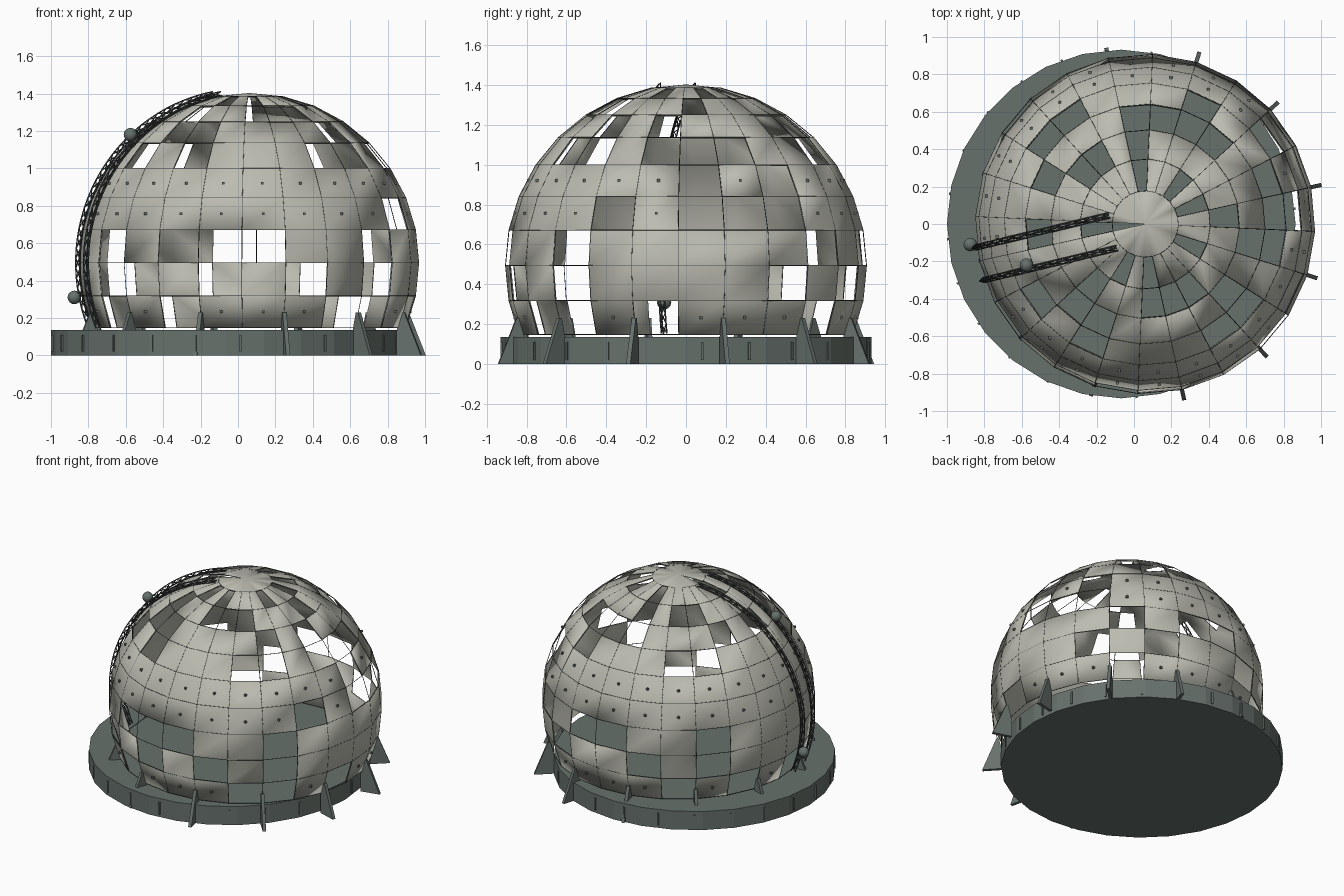
import bpy, bmesh, math
from mathutils import Vector

if "Cube" in bpy.data.objects:
    bpy.data.objects.remove(bpy.data.objects["Cube"])

CENTRE = Vector((0.06, 0, 0.495))
R = 0.908
SEGS, ROWS = 24, 10
STEP, LAT = math.radians(15), math.radians(11.25)
START = math.radians(-2.5)

# open panels in each row, from the bottom row up
HOLES = [
    {3, 8, 10, 12, 14, 16, 20, 21, 23},
    {2, 4, 7, 9, 14, 15, 17, 19, 21},
    {3, 5, 6, 9, 14, 16, 17, 18, 21},
    {0, 1, 2, 22},
    {0, 2},
    {0, 1, 4, 8, 9, 14, 16, 20, 21, 23},
    {3, 4, 5, 6, 10, 12, 15, 16, 21, 23},
    {0, 6, 8, 9, 15, 18, 19, 20},
    {1, 3, 6, 12, 16, 18, 22},
    {12},
]


def material(name, col):
    m = bpy.data.materials.new(name)
    m.diffuse_color = (*col, 1)
    m.use_nodes = True
    m.node_tree.nodes["Principled BSDF"].inputs["Base Color"].default_value = m.diffuse_color
    return m


PALE = material("pale panel grey", (0.50, 0.50, 0.44))
DARK = material("dark green grey", (0.135, 0.165, 0.15))
WIRE = material("charcoal", (0.06, 0.07, 0.065))


def on_dome(az, lat, r=R):
    return CENTRE + r * Vector((math.cos(lat) * math.cos(az),
                                math.cos(lat) * math.sin(az), math.sin(lat)))


def finish(bm, name, mat):
    bmesh.ops.recalc_face_normals(bm, faces=bm.faces)
    me = bpy.data.meshes.new(name)
    bm.to_mesh(me)
    bm.free()
    me.materials.append(mat)
    ob = bpy.data.objects.new(name, me)
    bpy.context.collection.objects.link(ob)
    return ob


def wires(name, paths, radius, mat):
    cu = bpy.data.curves.new(name, 'CURVE')
    cu.dimensions = '3D'
    cu.bevel_depth = radius
    cu.bevel_resolution = 0
    for pts, closed in paths:
        sp = cu.splines.new('POLY')
        sp.points.add(len(pts) - 1)
        for p, co in zip(sp.points, pts):
            p.co = (*co, 1)
        sp.use_cyclic_u = closed
    cu.materials.append(mat)
    ob = bpy.data.objects.new(name, cu)
    bpy.context.collection.objects.link(ob)


def smooth(ob, deg=30):
    bpy.ops.object.select_all(action='DESELECT')
    ob.select_set(True)
    bpy.context.view_layer.objects.active = ob
    bpy.ops.object.shade_smooth_by_angle(angle=math.radians(deg))


# round plinth, set off to one side of the dome
bm = bmesh.new()
bmesh.ops.create_cone(bm, cap_ends=True, segments=28, radius1=0.932, radius2=0.932, depth=0.135)
bmesh.ops.translate(bm, verts=bm.verts, vec=(-0.068, 0, 0.0675))
finish(bm, "plinth", DARK)

# dome shell with missing panels
bm = bmesh.new()
grid = [[bm.verts.new(on_dome(START + k * STEP, (r - 2) * LAT)) for k in range(SEGS)]
        for r in range(ROWS)]
top = bm.verts.new(on_dome(0, math.pi / 2))
for r in range(ROWS):
    for k in range(SEGS):
        if k in HOLES[r]:
            continue
        n = (k + 1) % SEGS
        if r == ROWS - 1:
            bm.faces.new((grid[r][k], grid[r][n], top))
        else:
            bm.faces.new((grid[r][k], grid[r][n], grid[r + 1][n], grid[r + 1][k]))
bmesh.ops.delete(bm, geom=[v for v in bm.verts if not v.link_faces], context='VERTS')
shell = finish(bm, "dome_panels", PALE)
# keep normals pointing outwards on every separate patch
bm = bmesh.new()
bm.from_mesh(shell.data)
for f in bm.faces:
    if f.normal.dot(f.calc_center_median() - CENTRE) < 0:
        f.normal_flip()
bm.to_mesh(shell.data)
bm.free()
smooth(shell)
mod = shell.modifiers.new("thickness", 'SOLIDIFY')
mod.thickness = 0.008
mod.offset = -1

# thin lattice along the panel seams
paths = [([on_dome(START + k * STEP, (r - 2) * LAT, R - 0.001) for r in range(ROWS)], False)
         for k in range(SEGS)]
paths += [([on_dome(START + k * STEP, (r - 2) * LAT, R - 0.001) for k in range(SEGS)], True)
          for r in range(ROWS)]
wires("seam_lattice", paths, 0.0022, WIRE)

# rivets on the middle and bottom rows
bm = bmesh.new()
for r in (0, 3, 4):
    for k in range(SEGS):
        if k in HOLES[r]:
            continue
        az, lat = START + (k + 0.5) * STEP, (r - 1.5) * LAT
        new = bmesh.ops.create_cube(bm, size=0.014)['verts']
        bmesh.ops.translate(bm, verts=new, vec=on_dome(az, lat, R - 0.006))
finish(bm, "rivets", DARK)

# tapered buttress fins round the foot of the dome
bm = bmesh.new()
profile = [(0.83, 0.0), (0.965, 0.0), (0.872, 0.23), (0.855, 0.23), (0.83, 0.13)]
for i in range(12):
    a = math.radians(12.5 + 30 * i)
    out, side = Vector((math.cos(a), math.sin(a), 0)), Vector((-math.sin(a), math.cos(a), 0))
    foot = Vector((CENTRE.x, 0, 0))
    loops = [[bm.verts.new(foot + out * d + side * s + Vector((0, 0, z))) for d, z in profile]
             for s in (-0.011, 0.011)]
    bm.faces.new(loops[0])
    bm.faces.new(loops[1][::-1])
    for j in range(5):
        n = (j + 1) % 5
        bm.faces.new((loops[0][j], loops[0][n], loops[1][n], loops[1][j]))
finish(bm, "buttress_fins", DARK)

# small upright ribs on the plinth rim
bm = bmesh.new()
for i in range(24):
    a = math.radians(5 + 15 * i)
    new = bmesh.ops.create_cube(bm, size=1)['verts']
    for v in new:
        x, y, z = v.co.x * 0.016 + 0.927, v.co.y * 0.012, v.co.z * 0.09 + 0.065
        v.co = (x * math.cos(a) - y * math.sin(a) - 0.068, x * math.sin(a) + y * math.cos(a), z)
finish(bm, "rim_ribs", DARK)

# pair of curved lattice rails over one side of the dome
AZ = math.radians(193.5)
along = Vector((math.cos(AZ), math.sin(AZ), 0))
across = Vector((-along.y, along.x, 0))


def rail_point(offset, lat, r):
    flat = math.sqrt(r * r - offset * offset)
    return CENTRE + across * offset + along * flat * math.cos(lat) + Vector((0, 0, flat * math.sin(lat)))


paths = []
COUNT = 30
for base in (-0.09, 0.09):
    lats = [math.radians(-22 + 101 * i / COUNT) for i in range(COUNT + 1)]
    corners = [(base - 0.014, 0.915), (base + 0.014, 0.915), (base, 0.937)]
    for o, r in corners:
        paths.append(([rail_point(o, t, r) for t in lats], False))
    for a, b in ((0, 1), (1, 2), (2, 0)):
        paths.append(([rail_point(corners[(a, b)[i % 2]][0], t, corners[(a, b)[i % 2]][1])
                       for i, t in enumerate(lats)], False))
wires("curved_rails", paths, 0.0035, WIRE)

# ball ends riding on the rails
for name, pos in (("upper_ball", (-0.575, -0.22, 1.18)), ("lower_ball", (-0.875, -0.11, 0.31))):
    bm = bmesh.new()
    bmesh.ops.create_uvsphere(bm, u_segments=20, v_segments=12, radius=0.036)
    bmesh.ops.translate(bm, verts=bm.verts, vec=pos)
    smooth(finish(bm, name, DARK))
